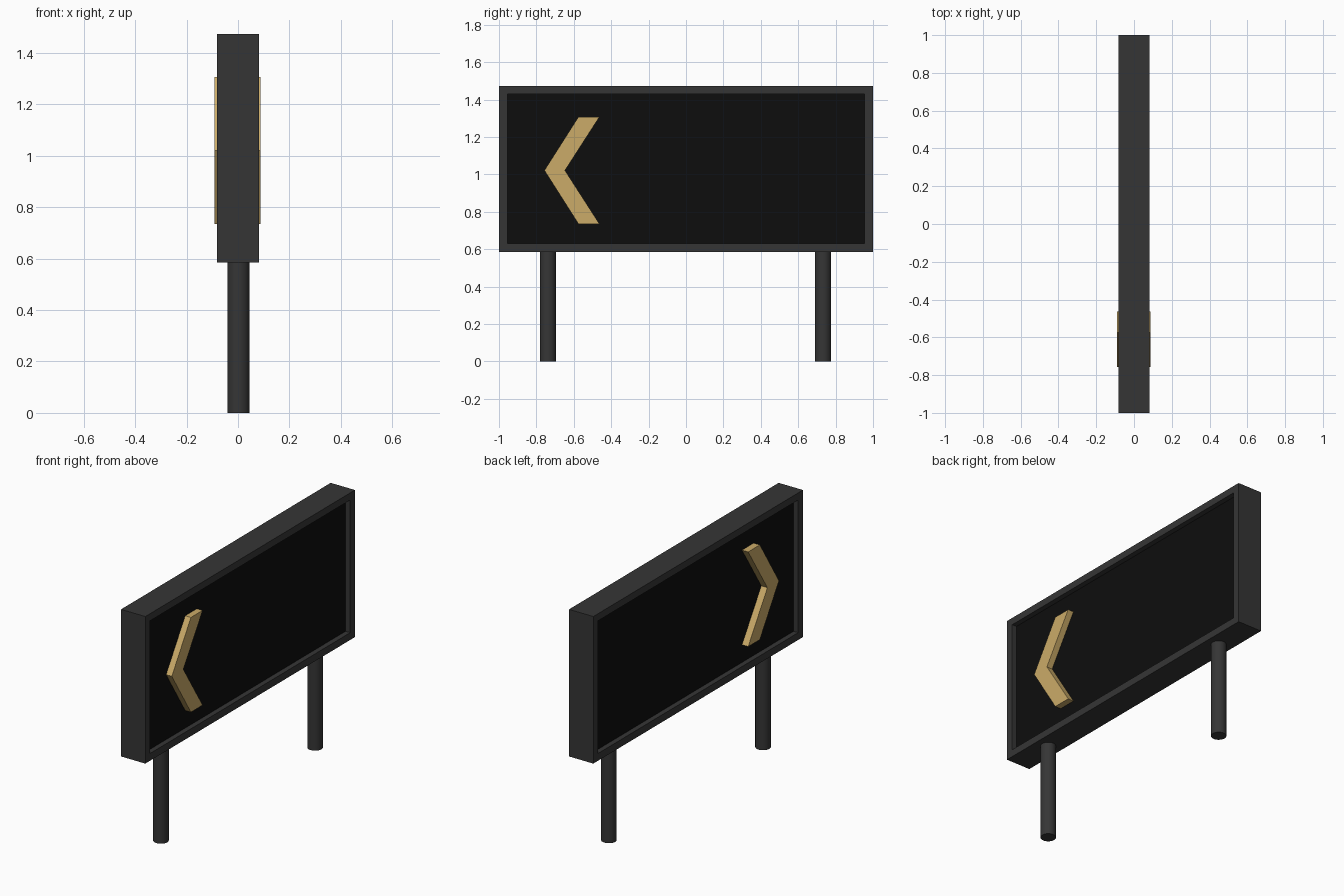
import bpy, bmesh, math

if "Cube" in bpy.data.objects:
    bpy.data.objects.remove(bpy.data.objects["Cube"])


def material(name, rgb):
    m = bpy.data.materials.new(name)
    m.diffuse_color = (*rgb, 1)
    m.use_nodes = True
    m.node_tree.nodes["Principled BSDF"].inputs["Base Color"].default_value = m.diffuse_color
    return m


GREY = material("dark_grey", (0.036, 0.036, 0.036))
BLACK = material("screen_black", (0.004, 0.004, 0.004))
GOLD = material("sand_gold", (0.6, 0.41, 0.14))


def finish(name, bm, mat):
    bmesh.ops.recalc_face_normals(bm, faces=bm.faces)
    me = bpy.data.meshes.new(name)
    bm.to_mesh(me)
    bm.free()
    me.materials.append(mat)
    ob = bpy.data.objects.new(name, me)
    bpy.context.collection.objects.link(ob)
    return ob


def prism(name, outline, x0, x1, mat):
    """Extrude a (y, z) outline along x."""
    bm = bmesh.new()
    face = bm.faces.new([bm.verts.new((x0, y, z)) for y, z in outline])
    ext = bmesh.ops.extrude_face_region(bm, geom=[face])
    verts = [g for g in ext["geom"] if isinstance(g, bmesh.types.BMVert)]
    bmesh.ops.translate(bm, verts=verts, vec=(x1 - x0, 0, 0))
    return finish(name, bm, mat)


def rect(y, z0, z1):
    return [(-y, z0), (y, z0), (y, z1), (-y, z1)]


# Frame: rectangular ring, open on both faces
D = 0.081
bm = bmesh.new()
rings = [[bm.verts.new((x, y, z)) for y, z in r]
         for r, x in ((rect(1, 0.585, 1.473), -D), (rect(1, 0.585, 1.473), D),
                      (rect(0.955, 0.629, 1.43), D), (rect(0.955, 0.629, 1.43), -D))]
for k in range(4):
    a, b = rings[k], rings[(k + 1) % 4]
    for i in range(4):
        j = (i + 1) % 4
        bm.faces.new((a[i], a[j], b[j], b[i]))
finish("frame", bm, GREY)

# Screen: black slab recessed on both sides
prism("screen", rect(0.955, 0.629, 1.43), -0.05, 0.05, BLACK)

# Arrow: chevron standing proud on both sides
arrow = [(-0.757, 1.021), (-0.575, 0.735), (-0.463, 0.735),
         (-0.647, 1.021), (-0.463, 1.307), (-0.575, 1.307)]
prism("arrow", arrow, -0.091, 0.088, GOLD)

# Posts: smooth round legs
for side, y in (("front", -0.738), ("back", 0.733)):
    bpy.ops.mesh.primitive_cylinder_add(vertices=32, radius=0.043, depth=0.6,
                                        location=(0.002, y, 0.3))
    post = bpy.context.object
    post.name = side + "_post"
    post.data.materials.append(GREY)
    bpy.ops.object.shade_smooth_by_angle(angle=math.radians(40))
